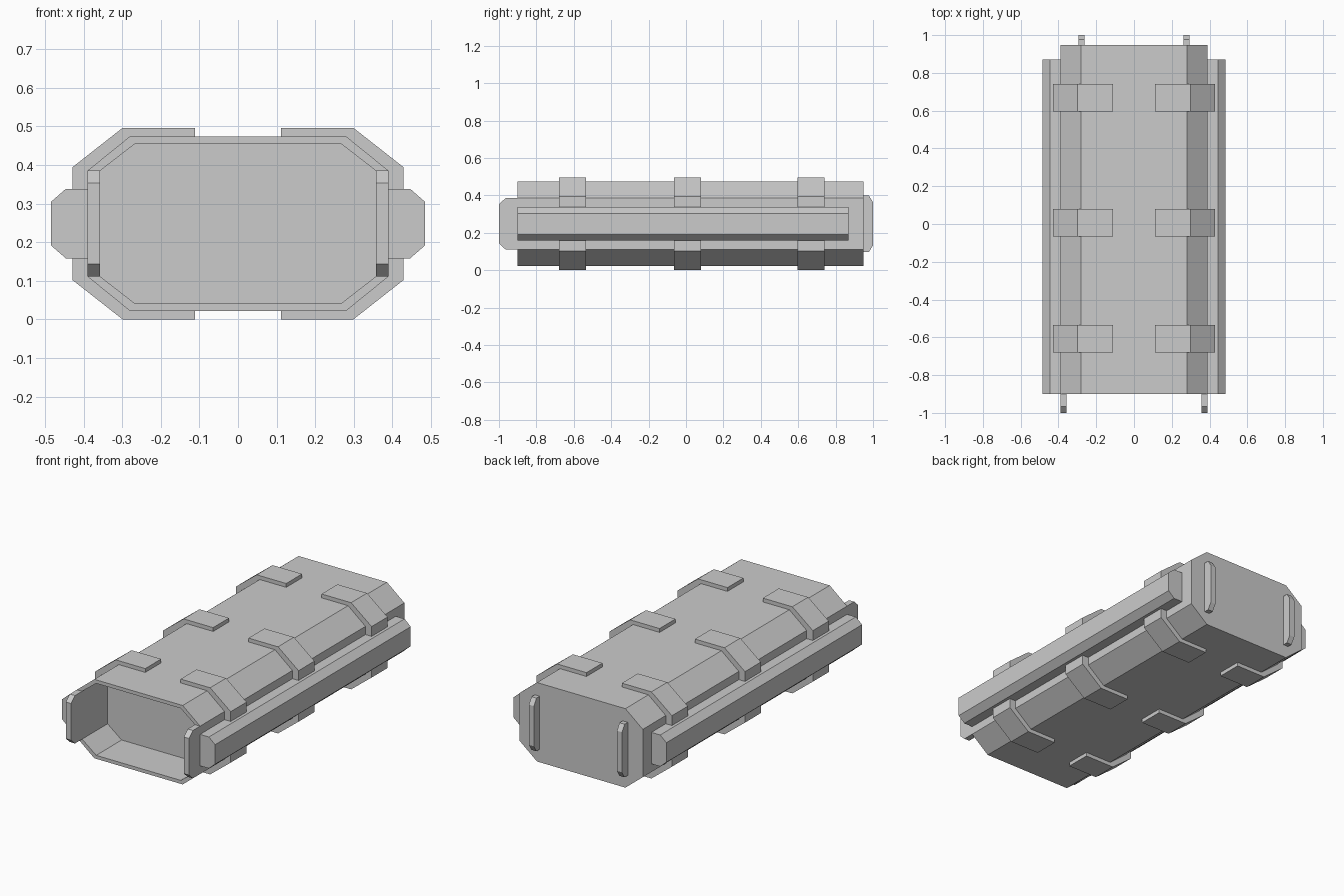
import bpy, bmesh

if "Cube" in bpy.data.objects:
    bpy.data.objects.remove(bpy.data.objects["Cube"])

MID_Z = 0.248  # height of the horizontal symmetry plane


def make_object(name, rings, mirror=(False, False, False)):
    """Skin a sequence of equal-length point rings, cap both ends, mirror about the centre."""
    bm = bmesh.new()
    loops = [[bm.verts.new(p) for p in ring] for ring in rings]
    n = len(loops[0])
    for a, b in zip(loops, loops[1:]):
        for i in range(n):
            j = (i + 1) % n
            bm.faces.new((a[i], a[j], b[j], b[i]))
    bm.faces.new(loops[0])
    bm.faces.new(loops[-1])
    bmesh.ops.recalc_face_normals(bm, faces=bm.faces)
    mesh = bpy.data.meshes.new(name)
    bm.to_mesh(mesh)
    bm.free()
    obj = bpy.data.objects.new(name, mesh)
    obj.location.z = MID_Z
    bpy.context.collection.objects.link(obj)
    if any(mirror):
        mod = obj.modifiers.new("Mirror", 'MIRROR')
        mod.use_axis = mirror
        mod.use_mirror_merge = False
    return obj


def ring_xz(profile, y):
    return [(x, y, z) for x, z in profile]


def ring_yz(profile, x):
    return [(x, y, z) for y, z in profile]


def octagon(flat_x, half_z, half_x, flat_z):
    quarter = [(flat_x, half_z), (half_x, flat_z)]
    right = quarter + [(x, -z) for x, z in reversed(quarter)]
    return right + [(-x, z) for x, z in reversed(right)]


# Shell: octagonal tube with a shallow recess open at the front
outer = octagon(0.28, 0.226, 0.39, 0.137)
inner = octagon(0.268, 0.206, 0.357, 0.137)
make_object("shell", [ring_xz(inner, -0.67), ring_xz(inner, -0.9),
                      ring_xz(outer, -0.9), ring_xz(outer, 0.948)])

# Side rails
rail = [(0.385, 0.09), (0.446, 0.09), (0.485, 0.056),
        (0.485, -0.056), (0.446, -0.09), (0.385, -0.09)]
make_object("side_rails", [ring_xz(rail, -0.9), ring_xz(rail, 0.87)],
            (True, False, False))

# Corner clamps: three rows wrapped over all four chamfers
clamp = [(0.112, 0.248), (0.299, 0.248), (0.429, 0.146), (0.429, 0.088),
         (0.388, 0.088), (0.388, 0.137), (0.279, 0.225), (0.112, 0.225)]
for row, y in enumerate((-0.607, 0.007, 0.668)):
    make_object(f"corner_clamps_{row + 1}",
                [ring_xz(clamp, y - 0.072), ring_xz(clamp, y + 0.072)],
                (True, False, True))

# Front tabs continuing the side walls
front_tab = [(-0.9, 0.137), (-0.965, 0.137), (-1.0, 0.105),
             (-1.0, -0.105), (-0.965, -0.137), (-0.9, -0.137)]
make_object("front_tabs", [ring_yz(front_tab, 0.357), ring_yz(front_tab, 0.39)],
            (True, False, False))

# Rear ribs on the closed end
rear_rib = [(0.945, 0.152), (0.977, 0.152), (1.0, 0.115),
            (1.0, -0.115), (0.977, -0.152), (0.945, -0.152)]
make_object("rear_ribs", [ring_yz(rear_rib, 0.263), ring_yz(rear_rib, 0.295)],
            (True, False, False))
